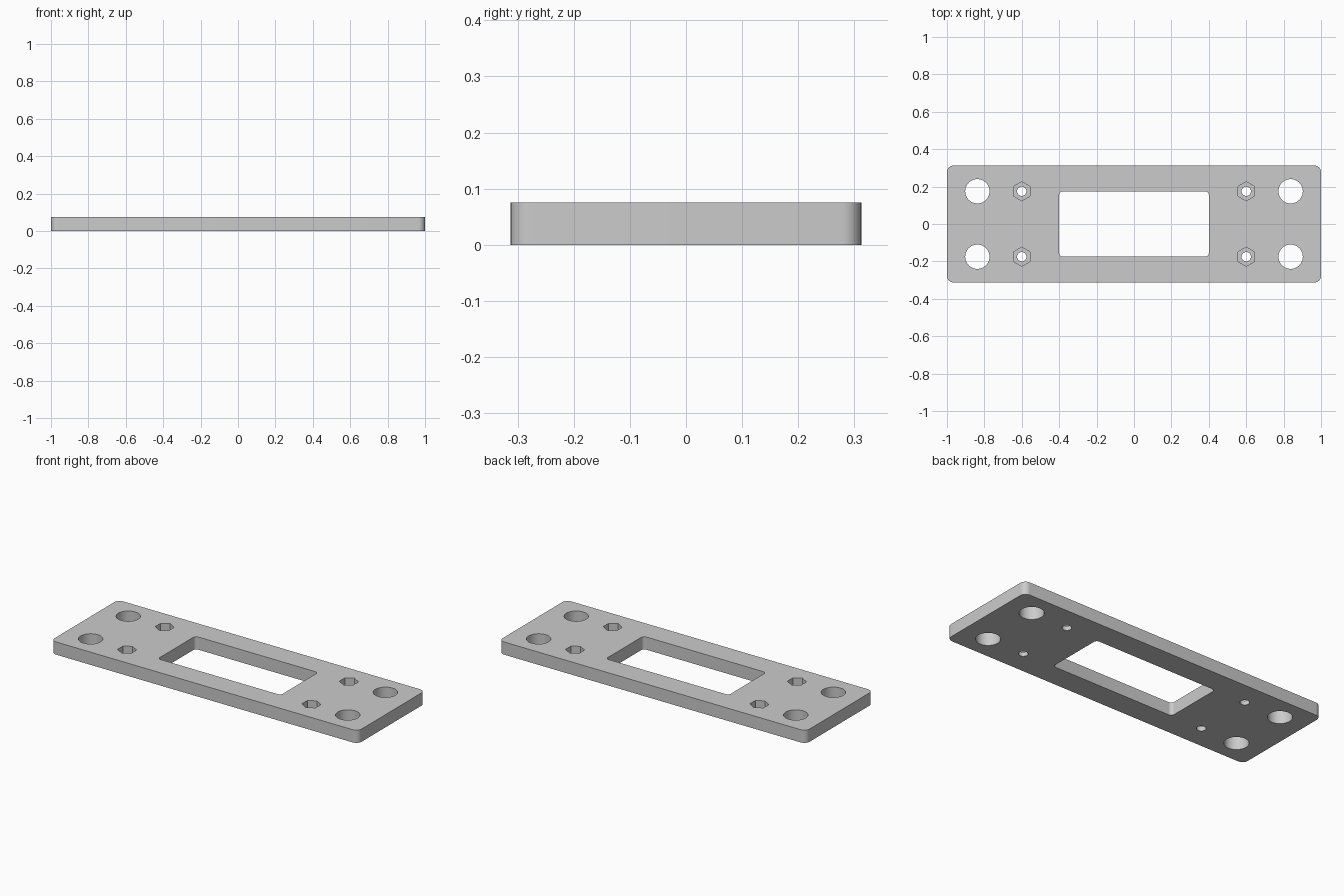
import bpy, bmesh, math

if "Cube" in bpy.data.objects:
    bpy.data.objects.remove(bpy.data.objects["Cube"])

THICK = 0.075
POCKET_FLOOR = 0.025

grey = bpy.data.materials.new("plain grey")
grey.use_nodes = True
grey.diffuse_color = (0.6, 0.6, 0.6, 1)
grey.node_tree.nodes["Principled BSDF"].inputs["Base Color"].default_value = (0.6, 0.6, 0.6, 1)


def rounded_rect(hx, hy, r, steps=8):
    """Outline of a rectangle with rounded corners, counter-clockwise."""
    pts = []
    for i, (sx, sy) in enumerate([(1, 1), (-1, 1), (-1, -1), (1, -1)]):
        for k in range(steps + 1):
            a = math.pi / 2 * (i + k / steps)
            pts.append((sx * (hx - r) + r * math.cos(a), sy * (hy - r) + r * math.sin(a)))
    return pts


def polygon(x, y, r, sides):
    """Regular polygon outline with a corner pointing along +y."""
    angles = [math.pi / 2 + math.tau * k / sides for k in range(sides)]
    return [(x + r * math.cos(a), y + r * math.sin(a)) for a in angles]


def prism(name, outline, z0, z1):
    bm = bmesh.new()
    face = bm.faces.new([bm.verts.new((x, y, z0)) for x, y in outline])
    top = bmesh.ops.extrude_face_region(bm, geom=[face])["geom"]
    bmesh.ops.translate(bm, vec=(0, 0, z1 - z0),
                        verts=[v for v in top if isinstance(v, bmesh.types.BMVert)])
    bmesh.ops.recalc_face_normals(bm, faces=bm.faces)
    mesh = bpy.data.meshes.new(name)
    bm.to_mesh(mesh)
    bm.free()
    mesh.materials.append(grey)
    obj = bpy.data.objects.new(name, mesh)
    bpy.context.collection.objects.link(obj)
    return obj


# Plate body
plate = prism("mounting_plate", rounded_rect(1, 0.3125, 0.035), 0, THICK)
bpy.context.view_layer.objects.active = plate


def cut(name, outline, z0=-0.1):
    """Subtract a vertical prism from the plate, then discard the cutter."""
    cutter = prism(name, outline, z0, THICK + 0.1)
    cutter.hide_render = True
    mod = plate.modifiers.new(name, "BOOLEAN")
    mod.operation, mod.solver, mod.object = "DIFFERENCE", "EXACT", cutter
    bpy.ops.object.modifier_apply(modifier=mod.name)
    bpy.data.objects.remove(cutter)


# Central window
cut("window_cutter", rounded_rect(0.4, 0.174, 0.02))

# Mounting holes, nut pockets and screw holes in each quarter
for sx in (-1, 1):
    for sy in (-1, 1):
        y = sy * 0.175
        cut("mounting_hole_cutter", polygon(sx * 0.8375, y, 0.065, 48))
        cut("nut_pocket_cutter", polygon(sx * 0.6, y, 0.051, 6), POCKET_FLOOR)
        cut("screw_hole_cutter", polygon(sx * 0.6, y, 0.025, 32))

# Smooth round walls, keep sharp rims
bpy.ops.object.select_all(action="DESELECT")
plate.select_set(True)
bpy.ops.object.shade_smooth_by_angle(angle=math.radians(30))
